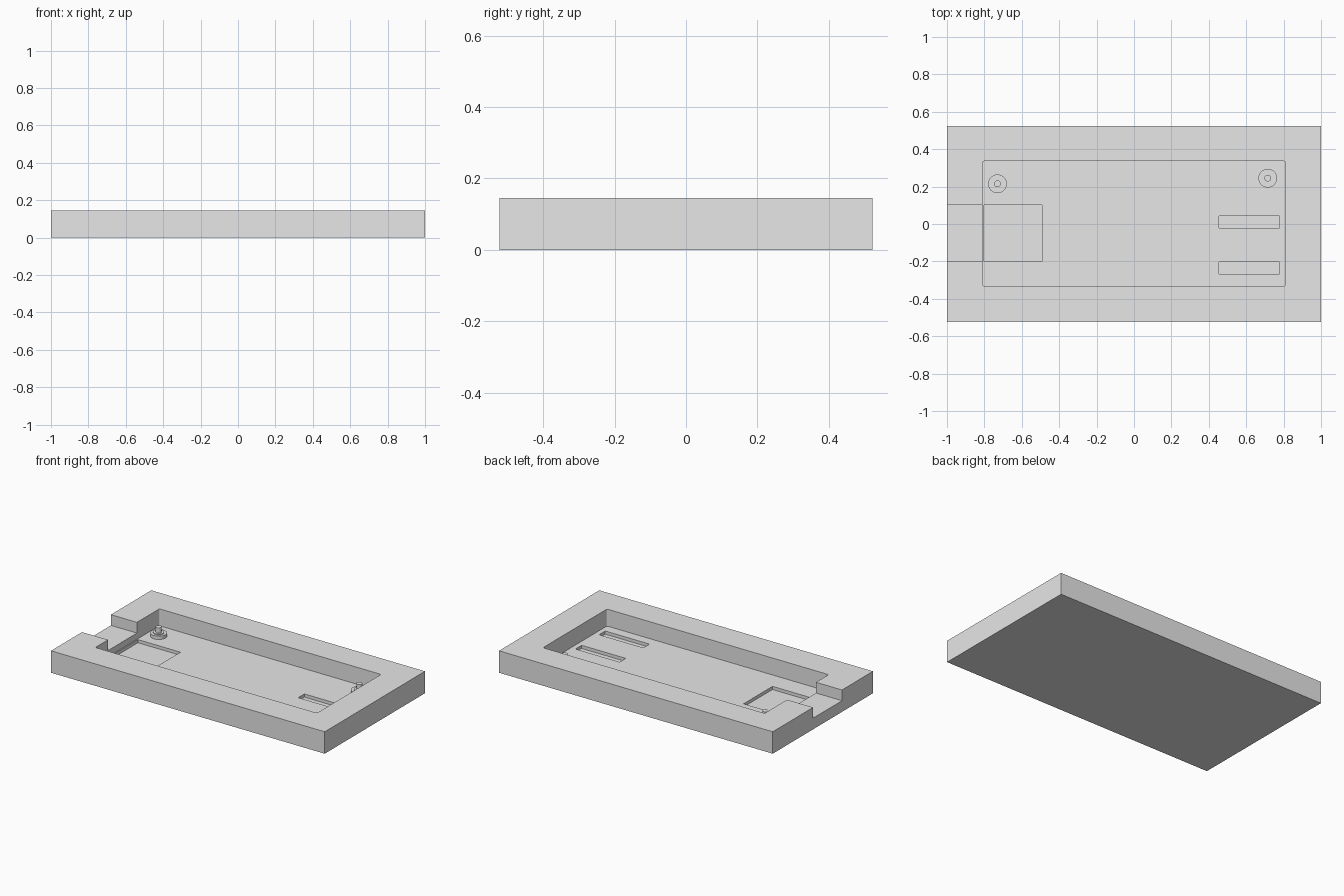
import bpy
import bmesh
import math
from mathutils import Matrix

cube = bpy.data.objects.get("Cube")
if cube:
    bpy.data.objects.remove(cube, do_unlink=True)

HEIGHT = 0.145
FLOOR = 0.033
NOTCH = 0.074
POCKET = 0.012

# One plain grey
grey = bpy.data.materials.new("plain_grey")
grey.use_nodes = True
grey.diffuse_color = (0.8, 0.8, 0.8, 1)
grey.node_tree.nodes["Principled BSDF"].inputs["Base Color"].default_value = (0.8, 0.8, 0.8, 1)


def add_object(name, bm):
    mesh = bpy.data.meshes.new(name)
    bm.to_mesh(mesh)
    bm.free()
    mesh.materials.append(grey)
    obj = bpy.data.objects.new(name, mesh)
    bpy.context.collection.objects.link(obj)
    return obj


def box(name, x, y, z, corner=0):
    """Box between (low, high) limits, with optional rounded upright corners."""
    bm = bmesh.new()
    bmesh.ops.create_cube(bm, size=1)
    for v in bm.verts:
        v.co = [lim[int(c > 0)] for lim, c in zip((x, y, z), v.co)]
    if corner:
        upright = [e for e in bm.edges
                   if abs(e.verts[0].co.z - e.verts[1].co.z) > 0.01]
        bmesh.ops.bevel(bm, geom=upright, offset=corner, segments=4,
                        profile=0.5, affect='EDGES')
    return add_object(name, bm)


def cut(target, cutter):
    """Subtract the cutter for good and remove it."""
    cutter.hide_render = True
    mod = target.modifiers.new("cut", 'BOOLEAN')
    mod.operation = 'DIFFERENCE'
    mod.solver = 'EXACT'
    mod.object = cutter
    bpy.context.view_layer.objects.active = target
    bpy.ops.object.modifier_apply(modifier=mod.name)
    bpy.data.objects.remove(cutter, do_unlink=True)


def stepped_peg(name, x, y):
    """Round standoff: wide foot, low collar and a thin locating pin."""
    profile = [(0, FLOOR - 0.005), (0.05, FLOOR - 0.005), (0.05, 0.055),
               (0.033, 0.055), (0.033, 0.06), (0.018, 0.06),
               (0.018, 0.095), (0, 0.095)]
    bm = bmesh.new()
    verts = [bm.verts.new((r, 0, z)) for r, z in profile]
    edges = [bm.edges.new(pair) for pair in zip(verts, verts[1:])]
    bmesh.ops.spin(bm, geom=verts + edges, axis=(0, 0, 1), cent=(0, 0, 0),
                   angle=math.tau, steps=32, use_duplicate=False)
    bmesh.ops.remove_doubles(bm, verts=bm.verts, dist=0.0001)
    bmesh.ops.recalc_face_normals(bm, faces=bm.faces)
    bmesh.ops.transform(bm, matrix=Matrix.Translation((x, y, 0)), verts=bm.verts)
    peg = add_object(name, bm)
    bpy.ops.object.select_all(action='DESELECT')
    peg.select_set(True)
    bpy.context.view_layer.objects.active = peg
    bpy.ops.object.shade_smooth_by_angle(angle=math.radians(30))


# Tray body with its main cavity
tray = box("tray", (-1, 1), (-0.523, 0.523), (0, HEIGHT))
cut(tray, box("cavity", (-0.81, 0.81), (-0.332, 0.336), (FLOOR, 0.3), 0.01))

# Connector notch through the end wall, and the pocket beside it
cut(tray, box("notch", (-1.1, -0.75), (-0.2, 0.102), (NOTCH, 0.3)))
cut(tray, box("pocket", (-0.803, -0.492), (-0.2, 0.102), (POCKET, 0.06)))

# Two pin slots in the floor
for low in (-0.268, -0.021):
    cut(tray, box("slot", (0.455, 0.778), (low, low + 0.064), (POCKET, 0.06)))

# Locating pegs
stepped_peg("left_peg", 0.715, 0.245)
stepped_peg("right_peg", -0.73, 0.215)
